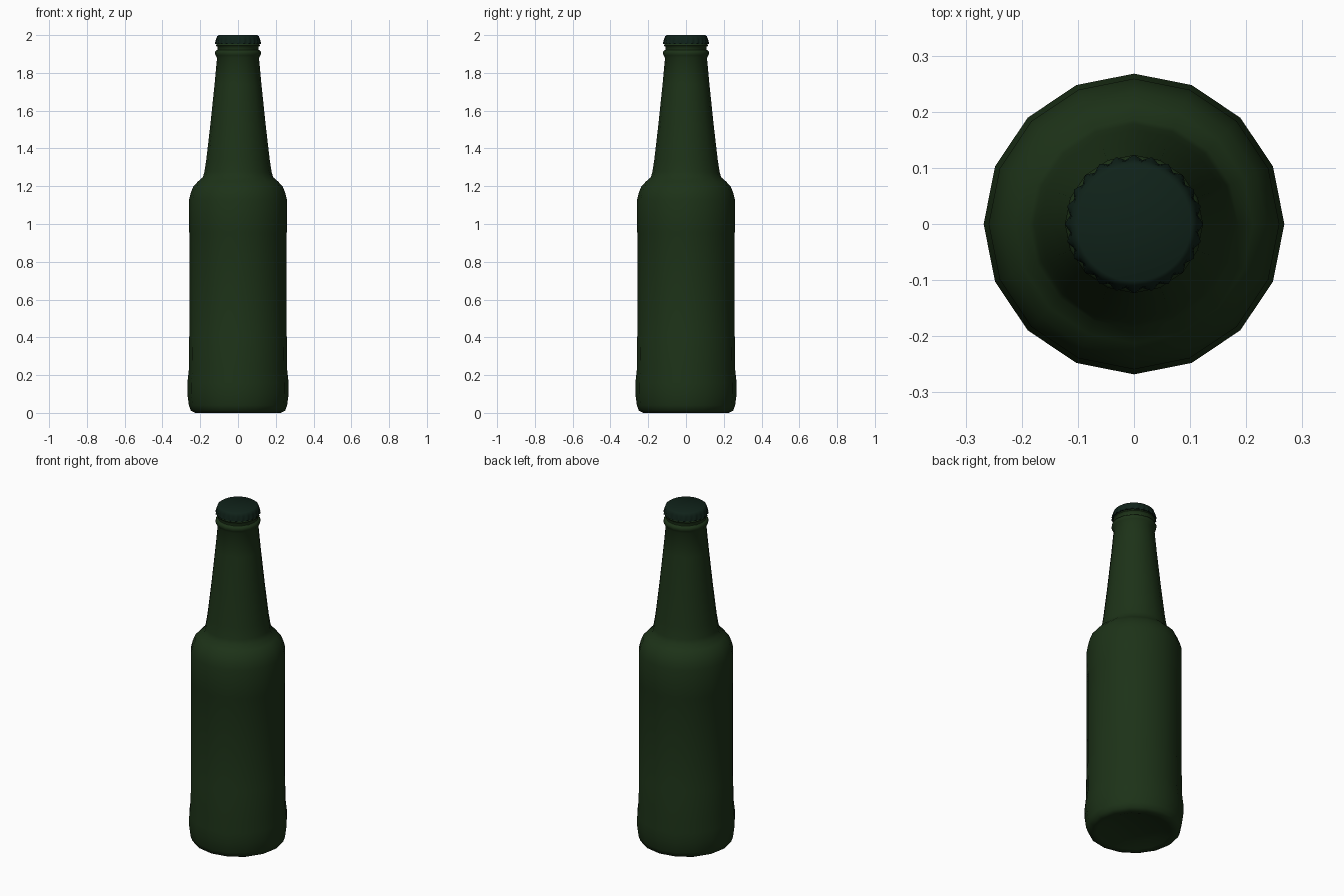
import bpy, bmesh, math

if "Cube" in bpy.data.objects:
    bpy.data.objects.remove(bpy.data.objects["Cube"])


def material(name, rgb):
    m = bpy.data.materials.new(name)
    m.diffuse_color = (*rgb, 1)
    m.use_nodes = True
    m.node_tree.nodes["Principled BSDF"].inputs["Base Color"].default_value = m.diffuse_color
    return m


def lathe(name, profile, sides, mat, ripple=None):
    """Revolve (radius, z) points about z; radius 0 closes with a pole."""
    bm = bmesh.new()
    rings = []
    for i, (r, z) in enumerate(profile):
        if r == 0:
            rings.append([bm.verts.new((0, 0, z))])
            continue
        ring = []
        for k in range(sides):
            a = 2 * math.pi * k / sides
            rr = r + (ripple(i, k) if ripple else 0)
            ring.append(bm.verts.new((rr * math.cos(a), rr * math.sin(a), z)))
        rings.append(ring)
    for lo, hi in zip(rings, rings[1:]):
        for k in range(sides):
            n = (k + 1) % sides
            if len(lo) == 1:
                bm.faces.new((lo[0], hi[n], hi[k]))
            elif len(hi) == 1:
                bm.faces.new((lo[k], lo[n], hi[0]))
            else:
                bm.faces.new((lo[k], lo[n], hi[n], hi[k]))
    bmesh.ops.recalc_face_normals(bm, faces=bm.faces[:])
    me = bpy.data.meshes.new(name)
    bm.to_mesh(me)
    bm.free()
    ob = bpy.data.objects.new(name, me)
    bpy.context.collection.objects.link(ob)
    me.materials.append(mat)
    bpy.ops.object.select_all(action='DESELECT')
    ob.select_set(True)
    bpy.context.view_layer.objects.active = ob
    bpy.ops.object.shade_smooth_by_angle(angle=math.radians(50))
    return ob


glass = material("green_glass", (0.012, 0.032, 0.009))
metal = material("cap_metal", (0.005, 0.016, 0.010))

# Bottle: dished base, heel, label panel, shoulder, neck and collar
lathe("bottle", [
    (0, 0.03), (0.15, 0.025), (0.20, 0.005), (0.225, 0), (0.25, 0.012),
    (0.26, 0.04), (0.268, 0.10), (0.268, 0.16), (0.260, 0.23), (0.259, 0.40),
    (0.257, 0.41), (0.257, 0.95), (0.259, 0.96), (0.259, 1.13), (0.250, 1.165),
    (0.236, 1.20), (0.212, 1.225), (0.186, 1.248), (0.178, 1.275),
    (0.168, 1.34), (0.147, 1.52), (0.124, 1.74), (0.111, 1.88),
    (0.119, 1.893), (0.123, 1.905), (0.119, 1.916), (0.109, 1.922),
    (0.109, 1.938), (0.116, 1.944), (0.113, 1.955), (0.10, 1.97), (0, 1.97),
], 16, glass)

# Crown cap with crimped skirt
crimp = {0: 0.004, 1: 0.004, 2: 0.003, 3: 0.001}
lathe("crown_cap", [
    (0.110, 1.952), (0.119, 1.952), (0.117, 1.966), (0.114, 1.982),
    (0.110, 1.994), (0.102, 2.0), (0, 2.0),
], 96, metal, lambda i, k: crimp.get(i, 0) * math.cos(2 * math.pi * k / 4))
